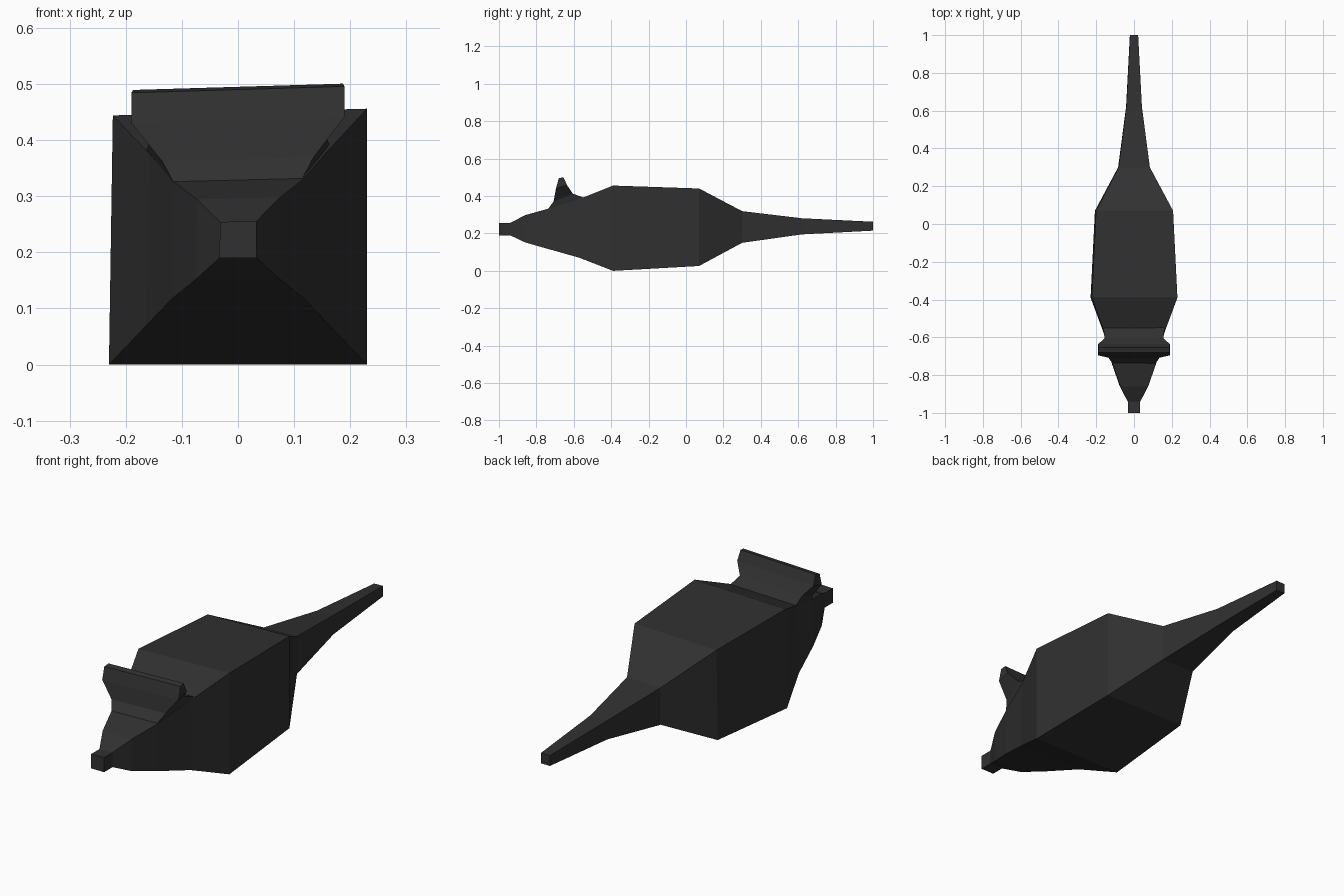
import bpy, bmesh

if "Cube" in bpy.data.objects:
    bpy.data.objects.remove(bpy.data.objects["Cube"])

fur = bpy.data.materials.new("dark_fur")
fur.diffuse_color = (0.03, 0.03, 0.03, 1)
fur.use_nodes = True
fur.node_tree.nodes["Principled BSDF"].inputs["Base Color"].default_value = fur.diffuse_color


def loft(name, rings):
    """Skin a row of four-cornered rings into a closed, flat-shaded solid."""
    bm = bmesh.new()
    loops = [[bm.verts.new(p) for p in ring] for ring in rings]
    for a, b in zip(loops, loops[1:]):
        for i in range(4):
            j = (i + 1) % 4
            bm.faces.new((a[i], a[j], b[j], b[i]))
    bm.faces.new(loops[0])
    bm.faces.new(loops[-1])
    bmesh.ops.recalc_face_normals(bm, faces=bm.faces)
    mesh = bpy.data.meshes.new(name)
    bm.to_mesh(mesh)
    bm.free()
    mesh.materials.append(fur)
    obj = bpy.data.objects.new(name, mesh)
    bpy.context.collection.objects.link(obj)
    return obj


def body_ring(y, half, low, high):
    # the back leans very slightly to one side
    lean = 0.026 * half
    return [(-half, y, low), (half, y, low),
            (half, y, high + lean), (-half * 0.97, y, high - lean)]


# Snout, trunk and tail: y, half width, underside, top
sections = [(-1, 0.033, 0.19, 0.255), (-0.94, 0.033, 0.19, 0.255),
            (-0.86, 0.075, 0.152, 0.296), (-0.74, 0.117, 0.118, 0.328),
            (-0.57, 0.163, 0.07, 0.38), (-0.39, 0.23, 0.0, 0.45),
            (0.07, 0.207, 0.026, 0.435), (0.30, 0.084, 0.15, 0.317),
            (0.62, 0.042, 0.195, 0.28), (1.0, 0.022, 0.215, 0.262)]
loft("body_and_tail", [body_ring(*s) for s in sections])


def ear_ring(front, back):
    # front and back each hold half width, y and z
    (fw, fy, fz), (bw, by, bz) = front, back
    t = 0.03
    return [(-fw, fy, fz - t * fw), (fw, fy, fz + t * fw),
            (bw, by, bz + t * bw), (-bw, by, bz - t * bw)]


# Flared ear crest, rising from the head
crest = [((0.10, -0.72, 0.28), (0.155, -0.55, 0.33)),
         ((0.113, -0.74, 0.325), (0.163, -0.545, 0.386)),
         ((0.135, -0.708, 0.366), (0.155, -0.605, 0.408)),
         ((0.190, -0.695, 0.436), (0.190, -0.636, 0.452)),
         ((0.190, -0.680, 0.490), (0.187, -0.655, 0.495))]
loft("ears", [ear_ring(*r) for r in crest])
